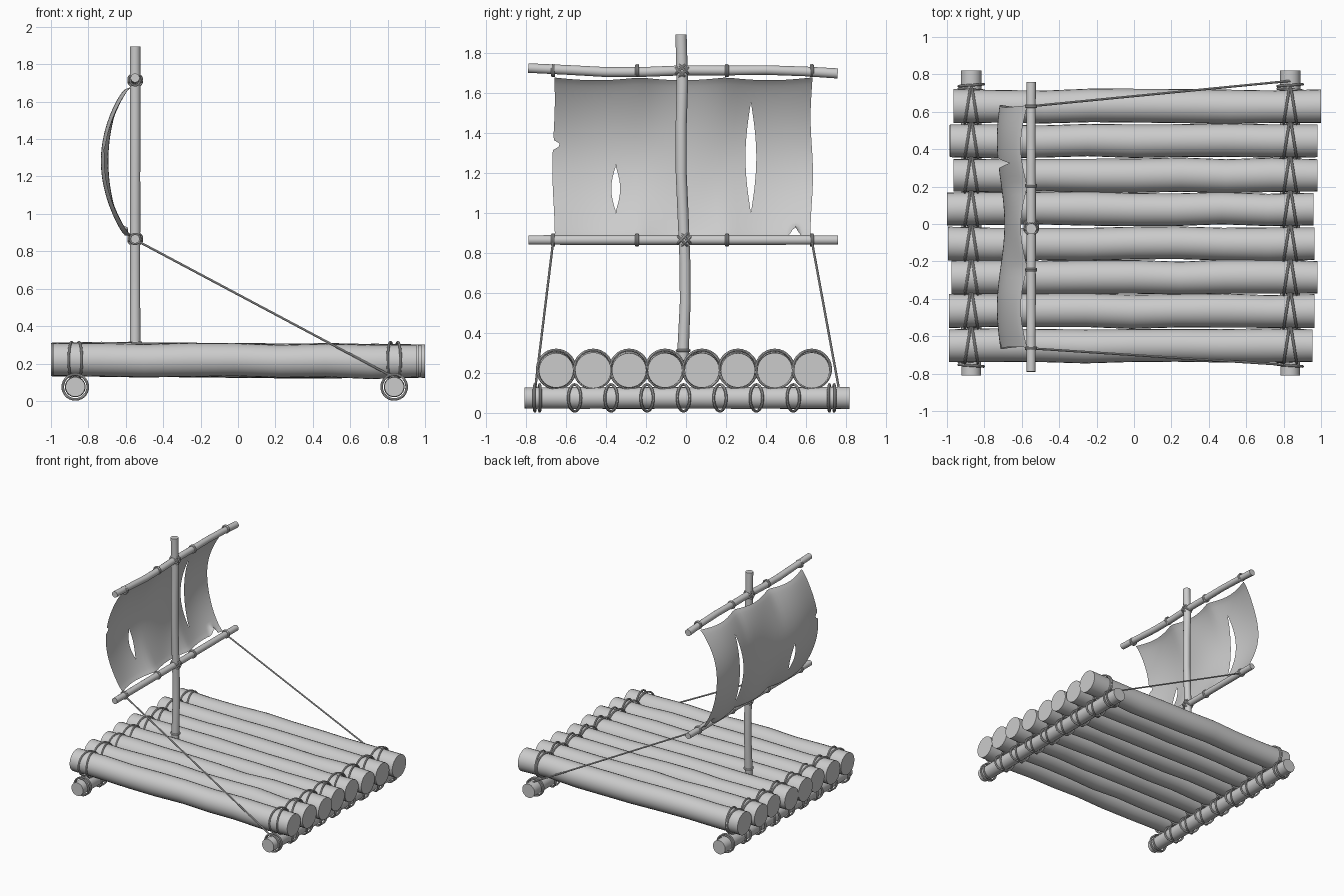
import bpy, bmesh, random
from math import pi, sin, cos, tan, radians
from mathutils import Vector

if "Cube" in bpy.data.objects:
    bpy.data.objects.remove(bpy.data.objects["Cube"])

random.seed(4)


def finish(name, bm):
    bmesh.ops.recalc_face_normals(bm, faces=bm.faces)
    mesh = bpy.data.meshes.new(name)
    bm.to_mesh(mesh)
    bm.free()
    obj = bpy.data.objects.new(name, mesh)
    bpy.context.collection.objects.link(obj)
    return obj


def pole(name, points, radius, swell=0.0, sides=20):
    """Capped round pole through points, with a slightly varying radius."""
    bm = bmesh.new()
    points = [Vector(p) for p in points]
    axis = (points[-1] - points[0]).normalized()
    u = axis.orthogonal().normalized()
    v = axis.cross(u)
    rings = []
    for p in points:
        r = radius + random.uniform(-swell, swell)
        rings.append([bm.verts.new(p + r * (u * cos(2 * pi * k / sides) + v * sin(2 * pi * k / sides)))
                      for k in range(sides)])
    for a, b in zip(rings, rings[1:]):
        for k in range(sides):
            j = (k + 1) % sides
            bm.faces.new((a[k], a[j], b[j], b[k]))
    bm.faces.new(rings[0])
    bm.faces.new(rings[-1])
    return finish(name, bm)


def rope_ring(name, loc, rot, radius, thick=0.007, stretch=1.0):
    bpy.ops.mesh.primitive_torus_add(location=loc, rotation=rot, major_radius=radius, minor_radius=thick,
                                     major_segments=28, minor_segments=8)
    obj = bpy.context.object
    obj.name = name
    obj.scale.x = stretch


BEAM_X = (-0.87, 0.835)
LOGS = [(0.63, -0.965, 1.0), (0.445, -0.985, 0.98), (0.26, -0.965, 0.98), (0.08, -1.0, 0.96),
        (-0.105, -0.995, 0.965), (-0.285, -0.975, 0.98), (-0.465, -0.99, 0.965), (-0.65, -0.99, 0.955)]

# Deck logs, gently crooked
for y, x0, x1 in LOGS:
    pts = []
    for i in range(9):
        t = i / 8
        w = 0.005 if 0 < i < 8 else 0
        pts.append((x0 + (x1 - x0) * t, y + random.uniform(-w, w),
                    0.217 + 0.004 * cos(pi * t) + random.uniform(-w, w)))
    pole("deck_log", pts, 0.089, 0.003, 24)

# Cross beams under the deck
for x in BEAM_X:
    pole("cross_beam", [(x, -0.81 + 1.63 * i / 6, 0.075) for i in range(7)], 0.054, 0.002)

# Rope lashings round logs and beams
TILT = radians(25)
log_ys = [l[0] for l in LOGS]
gaps = [(a + b) / 2 for a, b in zip(log_ys, log_ys[1:])]
for x in BEAM_X:
    for y in log_ys:
        for s in (-1, 1):
            rope_ring("log_lashing", (x + s * 0.02, y, 0.219), (0, pi / 2, s * radians(9)), 0.096)
    for y in gaps:
        for s in (-1, 1):
            rope_ring("beam_lashing", (x, y, 0.075), (pi / 2, 0, s * TILT), 0.067, stretch=1 / cos(TILT))
    for y in (-0.745, 0.73):
        for d in (-0.012, 0.012):
            rope_ring("beam_end_lashing", (x, y + d, 0.075), (pi / 2, 0, d * 6), 0.067)

# Mast with a rope collar at its foot
MX, MY = -0.55, -0.02
pole("mast", [(MX, -0.015, 0.22), (MX, -0.013, 0.35), (MX, -0.004, 0.55), (MX, -0.005, 0.75), (MX, -0.015, 1.0),
              (MX, -0.024, 1.2), (MX, -0.024, 1.45), (MX, -0.018, 1.65), (MX, -0.025, 1.895)], 0.028, 0.001)
rope_ring("mast_collar", (MX, -0.014, 0.312), (0, 0, 0), 0.031)

# Yards
pole("upper_yard", [(MX, y, z) for y, z in ((-0.79, 1.727), (-0.6, 1.718), (-0.4, 1.707), (-0.2, 1.708), (0, 1.716),
                                           (0.2, 1.715), (0.4, 1.717), (0.6, 1.71), (0.76, 1.7))], 0.025, 0.001)
pole("lower_yard", [(MX, -0.79 + 1.55 * i / 6, 0.866) for i in range(7)], 0.024, 0.001)

# Yard ties and crossed lashings at the mast
TIES = (-0.665, -0.245, 0.205, 0.63)
for z, my in ((1.714, -0.02), (0.866, -0.008)):
    for y in TIES:
        for d in (-0.004, 0.004):
            rope_ring("sail_tie", (MX, y + d, z), (pi / 2, 0, 0), 0.027, 0.006)
    for s in (-1, 1):
        for d in (-0.008, 0.008):
            rope_ring("cross_lashing", (MX, my - s * d, z + d), (s * pi / 4, 0, 0), 0.036, 0.006)

# Torn sail: three panels welded wherever the slits between them are closed
ZB, ZT, ROWS, COLS = 0.885, 1.68, 48, 20


def slit(z, z0, z1, half):
    return half * sin(pi * (z - z0) / (z1 - z0)) if z0 < z < z1 else 0.0


def sail_point(y, z, row):
    t = row / ROWS
    lobe = abs(sin(pi * (y + 0.665) / 0.433))
    s = max(0.0, sin(pi * t)) ** 0.8
    x = -0.57 - 0.035 * lobe * (1 - s) - s * (0.143 - 0.02 * cos(pi * y / 0.45))
    z -= 0.014 * lobe * t ** 6
    if row < 4:  # triangular tear in the bottom hem
        tear = 0.05 * max(0.0, 1 - abs(y - 0.545) / 0.032)
        z += tear * (1 - row / 4)
        if tear:
            z = max(z, ZB + tear)
    return x, y, z


bm = bmesh.new()
for panel in range(3):
    grid = []
    for r in range(ROWS + 1):
        z = ZB + (ZT - ZB) * r / ROWS
        a = slit(z, 1.01, 1.235, 0.022)
        b = slit(z, 1.0, 1.56, 0.027)
        nick = 0.045 * max(0.0, 1 - abs(z - 1.342) / 0.026)
        left = -0.663 + 0.006 * sin(9 * z) + nick
        right = 0.63 + 0.006 * sin(11 * z + 1)
        y0, y1 = ((left, -0.352 - a), (-0.352 + a, 0.325 - b), (0.325 + b, right))[panel]
        grid.append([bm.verts.new(sail_point(y0 + (y1 - y0) * c / COLS, z, r)) for c in range(COLS + 1)])
    for r in range(ROWS):
        for c in range(COLS):
            bm.faces.new((grid[r][c], grid[r][c + 1], grid[r + 1][c + 1], grid[r + 1][c]))
bmesh.ops.remove_doubles(bm, verts=bm.verts, dist=0.0003)
finish("torn_sail", bm)

# Sheet ropes from the lower yard to the far beam
for y0, y1 in ((-0.665, -0.755), (0.63, 0.765)):
    pole("sheet_rope", [(MX, y0, 0.862), (BEAM_X[1], y1, 0.125)], 0.006, sides=8)

# Smooth shading with sharp cut ends
bpy.ops.object.select_all(action='SELECT')
bpy.context.view_layer.objects.active = bpy.data.objects["mast"]
bpy.ops.object.shade_smooth_by_angle(angle=radians(40))
